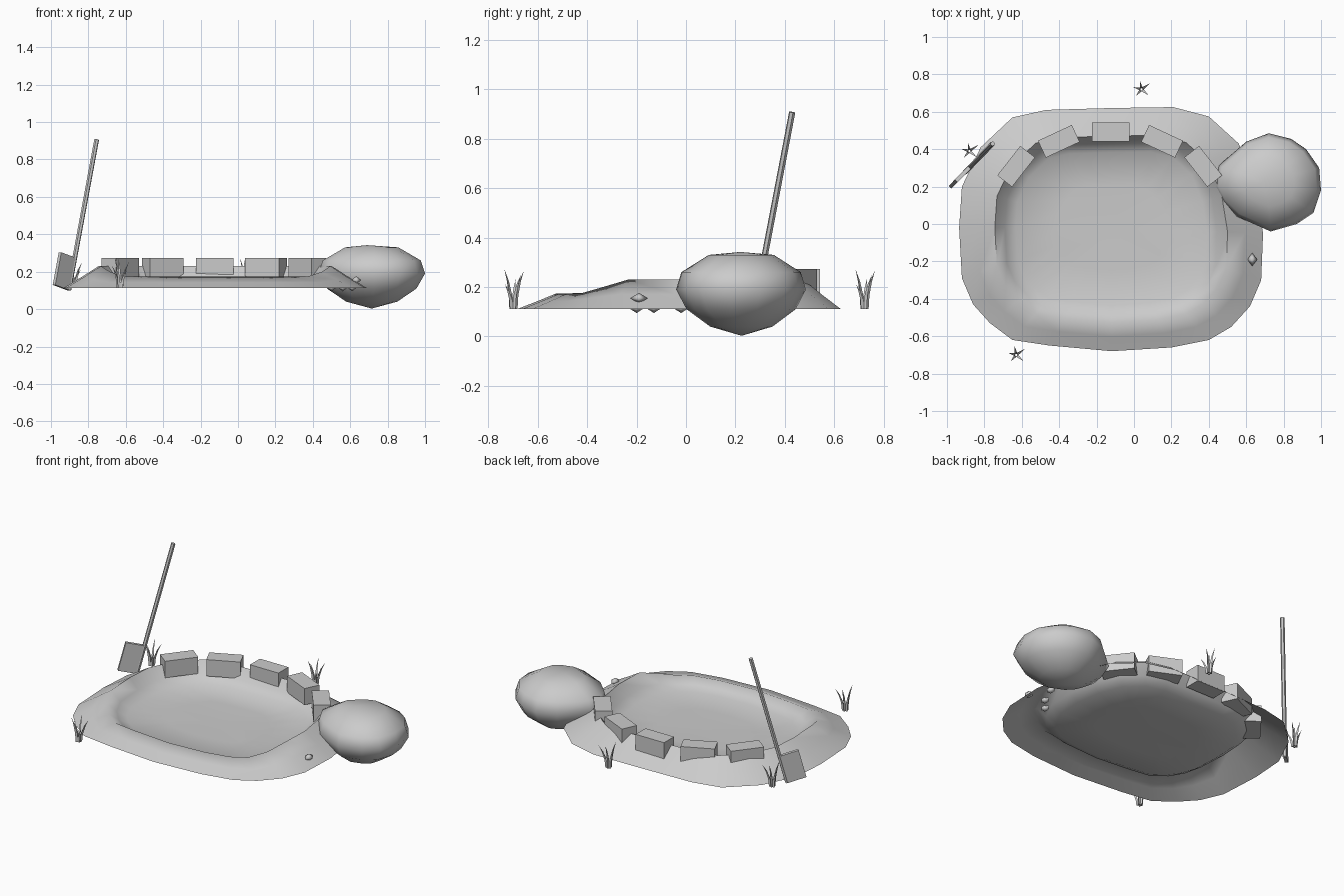
import bpy, bmesh, math
from mathutils import Vector, Matrix

if "Cube" in bpy.data.objects:
    bpy.data.objects.remove(bpy.data.objects["Cube"])

grey = bpy.data.materials.new("stone_grey")
grey.diffuse_color = (0.6, 0.6, 0.6, 1)
grey.use_nodes = True
grey.node_tree.nodes["Principled BSDF"].inputs["Base Color"].default_value = grey.diffuse_color


def make(name, bm, smooth=None):
    bmesh.ops.recalc_face_normals(bm, faces=bm.faces)
    mesh = bpy.data.meshes.new(name)
    bm.to_mesh(mesh)
    bm.free()
    mesh.materials.append(grey)
    obj = bpy.data.objects.new(name, mesh)
    bpy.context.collection.objects.link(obj)
    if smooth:
        bpy.context.view_layer.objects.active = obj
        obj.select_set(True)
        bpy.ops.object.shade_smooth_by_angle(angle=math.radians(smooth))
        obj.select_set(False)
    return obj


def skin(bm, rings, start=None, end=None):
    """Bridge closed rings of points, with optional tip points."""
    rows = [[bm.verts.new(p) for p in ring] for ring in rings]
    n = len(rows[0])
    for a, b in zip(rows, rows[1:]):
        for i in range(n):
            j = (i + 1) % n
            bm.faces.new((a[i], a[j], b[j], b[i]))
    for tip, row in ((start, rows[0]), (end, rows[-1])):
        if tip:
            t = bm.verts.new(tip)
            for i in range(n):
                bm.faces.new((t, row[i], row[(i + 1) % n]))


def box(bm, matrix):
    bmesh.ops.create_cube(bm, size=1, matrix=matrix)


# Pond basin: a raised bank, low at the front, around a shallow floor
outline = [(.21, .625), (.40, .575), (.56, .43), (.65, .2), (.69, -.05),
           (.68, -.30), (.62, -.44), (.52, -.55), (.40, -.62), (.20, -.66),
           (-.12, -.68), (-.45, -.65), (-.65, -.62), (-.77, -.53), (-.86, -.43),
           (-.92, -.29), (-.935, -.02), (-.92, .2), (-.82, .41), (-.65, .57),
           (-.47, .61), (-.12, .62)]
cx, cy = -.12, -.02


def basin_ring(scale, height):
    ring = []
    for x, y in outline:
        ridge_y = cy + (y - cy) * .766
        t = min(1, max(0, (ridge_y + .42) / .18))
        ring.append((cx + (x - cx) * scale, cy + (y - cy) * scale,
                     .112 + height * (.062 + .056 * t)))
    return ring


bm = bmesh.new()
skin(bm, [basin_ring(s, h) for s, h in
          ((1, 0), (.88, .5), (.766, 1), (.70, .45), (.63, .12), (.35, .03))],
     end=(cx, cy, .113))
make("pond_basin", bm, 80)

# Edging bricks along the back bank
bm = bmesh.new()
for x, y, deg in ((-.63, .308, 52), (-.402, .442, 25), (-.125, .492, 0),
                  (.15, .442, -25), (.37, .308, -52)):
    box(bm, Matrix.Translation((x, y, .22)) @ Matrix.Rotation(math.radians(deg), 4, 'Z')
        @ Matrix.Diagonal((.2, .1, .105, 1)))
make("edging_bricks", bm)

# Boulder
plan = [(1, .18), (.99, .3), (.92, .4), (.84, .455), (.72, .485), (.60, .44),
        (.45, .31), (.43, .2), (.47, .12), (.55, .04), (.73, -.04), (.87, 0), (.96, .06)]
bm = bmesh.new()
skin(bm, [[(.715 + (x - .715) * s, .225 + (y - .225) * s, z) for x, y in plan]
          for s, z in ((.48, .04), (.84, .11), (1, .19), (.92, .26), (.5, .33))],
     start=(.715, .225, .003), end=(.69, .22, .342))
make("boulder", bm, 80)

# Spade leaning on the bank: handle runs along one edge of the blade
foot = Vector((-.905, .275, .10))
up = Vector((.15, .155, .81)).normalized()
normal = Vector((1, -1, 0)).normalized()
side = up.cross(normal).normalized()
if side.x > 0:
    side = -side
normal = side.cross(up)
frame = Matrix((side, normal, up)).transposed().to_4x4()
bm = bmesh.new()
box(bm, Matrix.Translation(foot + up * .09 + side * .055) @ frame
    @ Matrix.Diagonal((.12, .02, .18, 1)))
make("spade_blade", bm)
bm = bmesh.new()
bmesh.ops.create_cone(bm, cap_ends=True, segments=6, radius1=.013, radius2=.013, depth=.83,
                      matrix=Matrix.Translation(foot + up * .42) @ frame)
make("spade_handle", bm, 30)

# Grass tufts: tapering blades that bow outwards
for k, (x, y) in enumerate(((.04, .72), (-.88, .39), (-.63, -.70))):
    bm = bmesh.new()
    for deg, reach, height in ((35, .058, .14), (100, .045, .155), (165, .045, .12),
                               (230, .045, .16), (320, .05, .10)):
        a = math.radians(deg)
        d = Vector((math.cos(a), math.sin(a), 0))
        base = Vector((x, y, .112))

        def spine(t):
            return base + d * (.01 + (reach - .01) * t * t) + Vector((0, 0, height * t))

        rings = [[spine(t) + r * Vector((math.cos(a + q * math.tau / 3),
                                         math.sin(a + q * math.tau / 3), 0)) for q in range(3)]
                 for t, r in ((0, .009), (.35, .008), (.7, .005))]
        skin(bm, rings, start=base + d * .01, end=spine(1))
    make("grass_tuft_%d" % (k + 1), bm)

# Pebbles in and under the right bank
bm = bmesh.new()
for p in ((.632, -.19, .155), (.50, -.2, .117), (.56, -.13, .117), (.61, -.02, .117)):
    skin(bm, [[(p[0] + .027 * math.cos(q * math.pi / 2),
                p[1] + .035 * math.sin(q * math.pi / 2), p[2]) for q in range(4)]],
         start=(p[0], p[1], p[2] - .022), end=(p[0], p[1], p[2] + .022))
make("pebbles", bm, 100)
